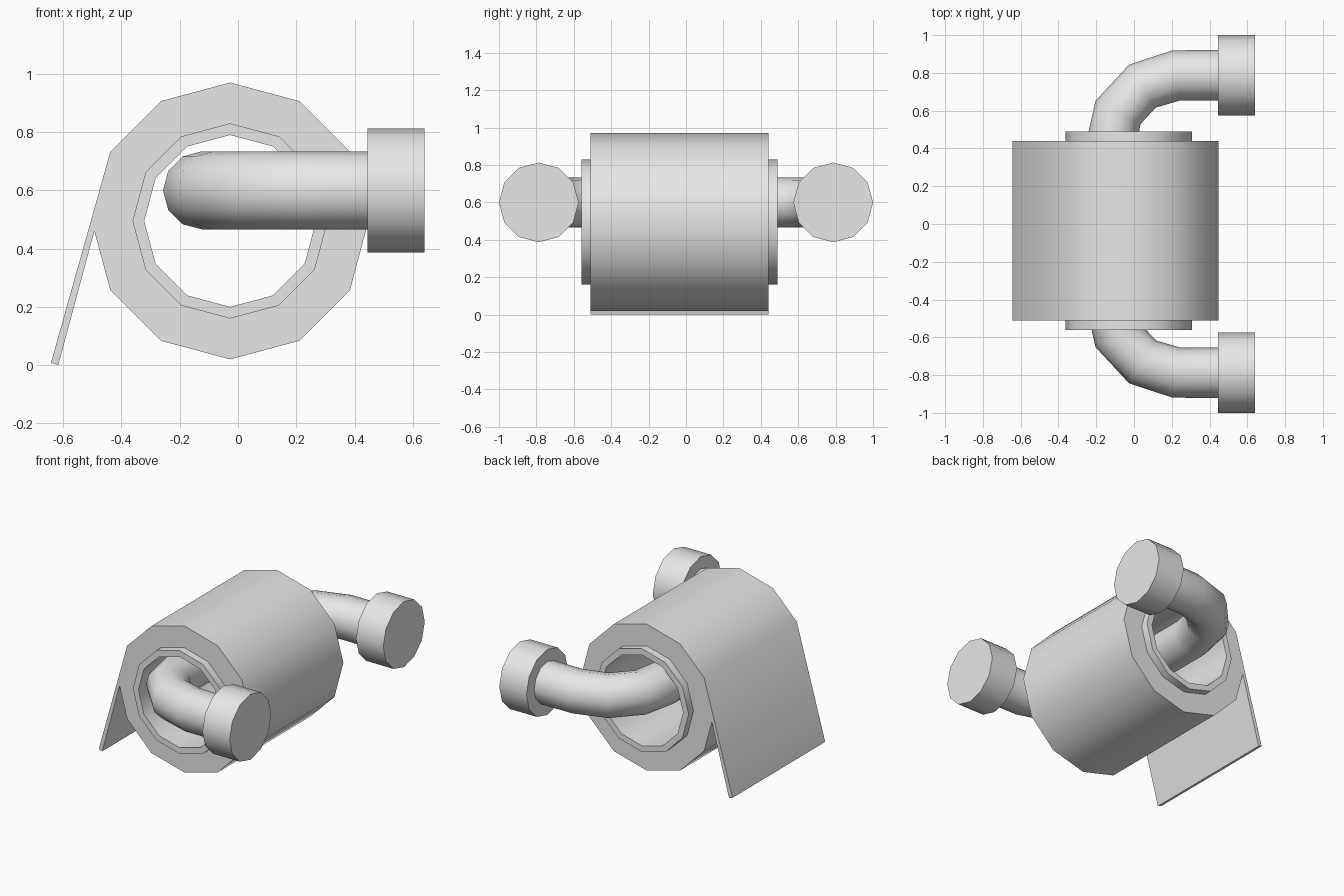
import bpy, bmesh, math
from mathutils import Vector

if "Cube" in bpy.data.objects:
    bpy.data.objects.remove(bpy.data.objects["Cube"], do_unlink=True)

SIDES = 12
ROLL_X, ROLL_Z = -0.027, 0.495   # roll axis
BAR_Z = 0.6                      # holder axis height

grey = bpy.data.materials.new("plain_grey")
grey.use_nodes = True
colour = (0.8, 0.8, 0.8, 1)
grey.diffuse_color = colour
for node in grey.node_tree.nodes:
    if node.type == 'BSDF_PRINCIPLED':
        node.inputs["Base Color"].default_value = colour


def finish(obj):
    """Give the part its material and smooth sides with sharp rims."""
    obj.data.materials.clear()
    obj.data.materials.append(grey)
    bpy.ops.object.select_all(action='DESELECT')
    obj.select_set(True)
    bpy.context.view_layer.objects.active = obj
    bpy.ops.object.shade_smooth_by_angle(angle=math.radians(40))


def make_object(name, bm):
    bmesh.ops.recalc_face_normals(bm, faces=bm.faces)
    mesh = bpy.data.meshes.new(name)
    bm.to_mesh(mesh)
    bm.free()
    obj = bpy.data.objects.new(name, mesh)
    bpy.context.collection.objects.link(obj)
    finish(obj)


def tube(name, outer, inner, y0, y1, sheet=None):
    """Hollow tube along y; sheet = (seam, inner end, outer end) of a loose flap."""
    bm = bmesh.new()

    def vert(x, z):
        return bm.verts.new((x, y0, z))

    def ring(radius):
        return [vert(ROLL_X + radius * math.cos(i * math.tau / SIDES),
                     ROLL_Z + radius * math.sin(i * math.tau / SIDES))
                for i in range(SIDES)]

    out, inn = ring(outer), ring(inner)
    for i in range(SIDES):
        j = (i + 1) % SIDES
        bm.faces.new((out[i], out[j], inn[j], inn[i]))
    if sheet:
        seam, end_in, end_out = sheet
        left = SIDES // 2
        out[left].co.x, out[left].co.z = seam
        bm.faces.new((out[left - 1], vert(*end_out), vert(*end_in), out[left]))
    grown = bmesh.ops.extrude_face_region(bm, geom=bm.faces[:])
    moved = [g for g in grown["geom"] if isinstance(g, bmesh.types.BMVert)]
    bmesh.ops.translate(bm, verts=moved, vec=(0, y1 - y0, 0))
    make_object(name, bm)


def pipe(name, path, radius):
    """Round pipe swept along a level path."""
    bm = bmesh.new()
    points = [Vector((x, y, BAR_Z)) for x, y in path]
    rings = []
    for i, p in enumerate(points):
        before = (p - points[i - 1]).normalized() if i else Vector()
        after = (points[i + 1] - p).normalized() if i + 1 < len(points) else Vector()
        along = (before + after).normalized()
        side = Vector((along.y, -along.x, 0))
        rings.append([bm.verts.new(p + radius * (side * math.cos(a) + Vector((0, 0, math.sin(a)))))
                      for a in (k * math.tau / SIDES for k in range(SIDES))])
    for a, b in zip(rings, rings[1:]):
        for k in range(SIDES):
            n = (k + 1) % SIDES
            bm.faces.new((a[k], a[n], b[n], b[k]))
    bm.faces.new(rings[0])
    bm.faces.new(rings[-1])
    make_object(name, bm)


# Paper roll with its hanging sheet, and the cardboard core
tube("paper_roll", 0.475, 0.335, -0.51, 0.44,
     sheet=((-0.493, 0.46), (-0.617, 0.0), (-0.642, 0.008)))
tube("cardboard_core", 0.335, 0.295, -0.56, 0.49)

# Holder bar: through the core, bending to the wall at both ends
half = [(-0.124, 0.40), (-0.085, 0.59), (0.045, 0.73), (0.225, 0.787), (0.46, 0.787)]
pipe("holder_bar", [(x, -y) for x, y in reversed(half)] + half, 0.134)

# Wall mounts
for name, y in (("front_mount", -0.787), ("back_mount", 0.787)):
    bpy.ops.mesh.primitive_cylinder_add(vertices=SIDES, radius=0.213, depth=0.195,
                                        location=(0.5425, y, BAR_Z),
                                        rotation=(0, math.pi / 2, 0))
    mount = bpy.context.object
    mount.name = name
    finish(mount)
